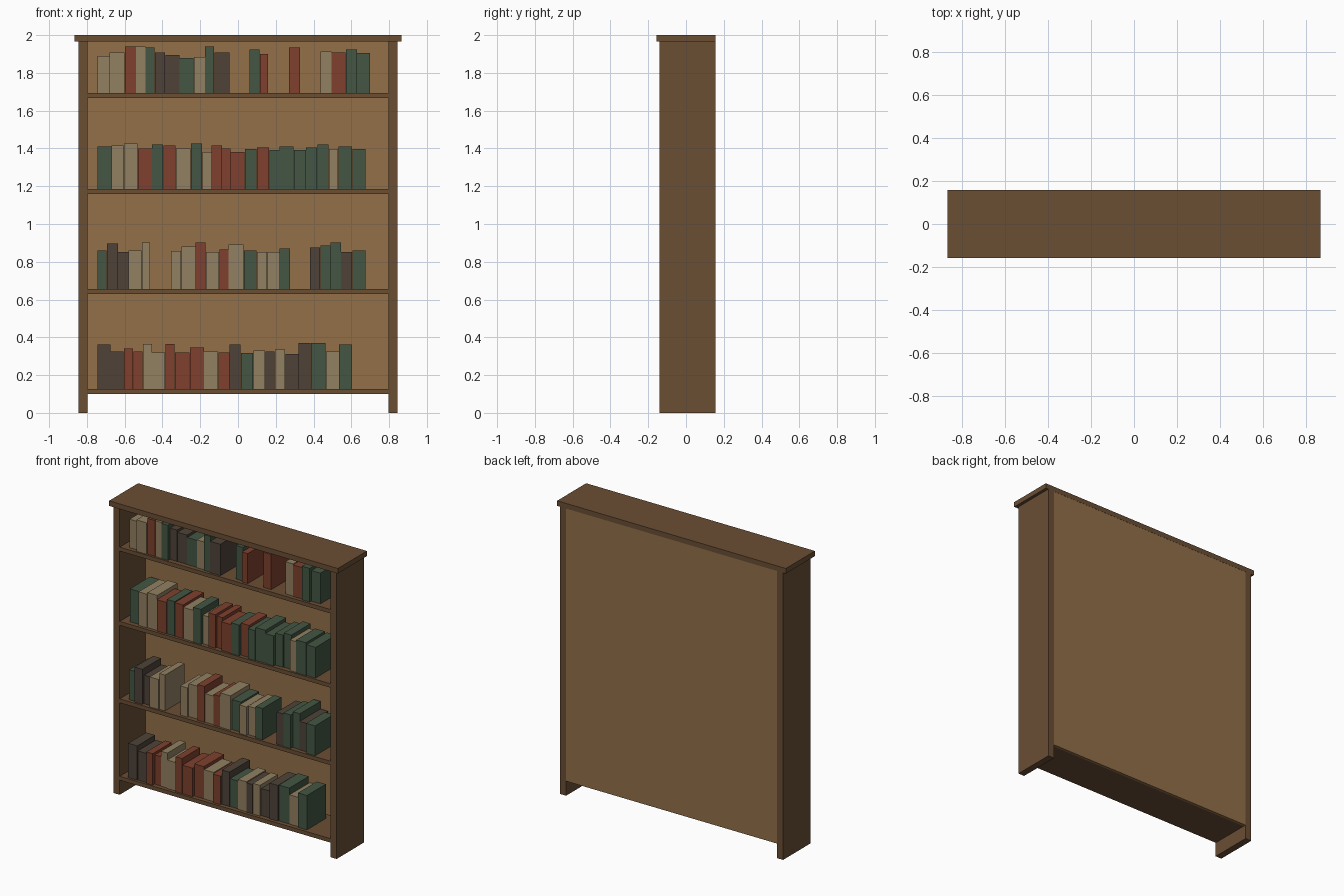
import bpy, random

random.seed(4)


def material(name, rgb):
    """Flat colour given as 0-255 sRGB, stored as linear values."""
    m = bpy.data.materials.new(name)
    lin = [(c / 255 / 12.92) if c < 10 else ((c / 255 + 0.055) / 1.055) ** 2.4 for c in rgb]
    m.diffuse_color = (*lin, 1)
    return m


WOOD = material("dark_wood", (106, 78, 52))
PANEL = material("light_wood", (146, 112, 73))
COVERS = {
    "G": material("green_cover", (68, 86, 68)),
    "T": material("tan_cover", (146, 128, 98)),
    "R": material("red_cover", (126, 64, 46)),
    "K": material("dark_brown_cover", (78, 66, 56)),
}


def box(name, mat, x, y, z):
    """Box spanning the (min, max) pairs x, y and z."""
    bpy.ops.mesh.primitive_cube_add(size=1, location=[(a + b) / 2 for a, b in (x, y, z)])
    ob = bpy.context.object
    ob.name = name
    ob.scale = [b - a for a, b in (x, y, z)]
    bpy.ops.object.transform_apply(location=False, rotation=False, scale=True)
    ob.data.materials.append(mat)
    return ob


FRONT, BACK = -0.14, 0.157

# Case: two sides, top board, back panel
box("left_side", WOOD, (-0.845, -0.798), (FRONT, BACK), (0, 1.965))
box("right_side", WOOD, (0.798, 0.845), (FRONT, BACK), (0, 1.965))
box("top_board", WOOD, (-0.866, 0.866), (-0.157, BACK), (1.965, 2.0))
box("back_panel", PANEL, (-0.798, 0.798), (BACK - 0.02, BACK - 0.001), (0.099, 1.965))

# Shelves
SHELF_TOPS = (0.126, 0.656, 1.186, 1.694)
for top in SHELF_TOPS:
    box("shelf", WOOD, (-0.798, 0.798), (FRONT + 0.001, BACK - 0.02), (top - 0.027, top))


def book_row(z, covers, right_edges, heights):
    """Row of books; a dot in covers leaves a gap. Sizes in hundredths."""
    x = -74.5
    sizes = iter(heights)
    for cover, edge in zip(covers, right_edges):
        if cover != ".":
            y = -0.118 + random.uniform(-0.012, 0.012)
            depth = random.uniform(0.19, 0.225)
            box("book", COVERS[cover], (x / 100 + 0.001, edge / 100 - 0.001),
                (y, y + depth), (z, z + next(sizes) / 100))
        x = edge


# Books, from the bottom shelf up
book_row(SHELF_TOPS[0], "KKRRTTRRRTRKGTKTKKGTG",
         [-67.5, -60.5, -55.5, -50.5, -45.5, -38.5, -33.5, -25.5, -18, -10.5, -4.5,
          1.5, 8, 14.5, 19.5, 25, 32, 38.5, 46.5, 53.5, 60.5],
         [23.5, 20, 21.5, 20, 24, 19.5, 24, 19.5, 22, 20, 19.5,
          23.5, 19, 20.5, 20, 21, 18.5, 24.5, 24.5, 20, 23.5])
book_row(SHELF_TOPS[1], "GKKTT.TTRTRTGTTG.KGGKG",
         [-69.5, -63.5, -58, -51, -46.5, -35.5, -30, -22.5, -17, -10, -5,
          3, 10, 15.5, 22, 27.5, 38, 43.5, 49, 54.5, 60.5, 67.5],
         [20.5, 24, 19.5, 20.5, 24.5, 20, 22.5, 24.5, 19.5, 21,
          23.5, 20.5, 19.5, 19.5, 21.5, 22, 23, 24.5, 19.5, 20.5])
book_row(SHELF_TOPS[2], "GTTRGRTGTRRRGRGGGGGTGG",
         [-67, -60.5, -53, -45.5, -39.5, -33, -25, -19, -14, -8.5, -4,
          3.5, 10, 16.5, 22, 29.5, 36, 42, 48, 53, 60.5, 67.5],
         [22.5, 23, 24, 21.5, 23.5, 23, 21.5, 24, 19.5, 23, 21.5,
          19.5, 21, 22, 20.5, 22.5, 20.5, 22, 23.5, 21, 22.5, 21])
book_row(SHELF_TOPS[3], "TTRTGKKGTGK.GR.R.TRGG",
         [-68, -60, -54, -49, -44, -38.5, -31, -23.5, -17.5, -12.5, -4.5,
          6, 11.5, 16, 27, 33, 43.5, 49.5, 57, 63, 70],
         [19.5, 21.5, 24.5, 24.5, 24, 21.5, 20, 18.5, 19, 24.5, 21.5,
          23, 20.5, 24, 22, 21.5, 23, 21])
